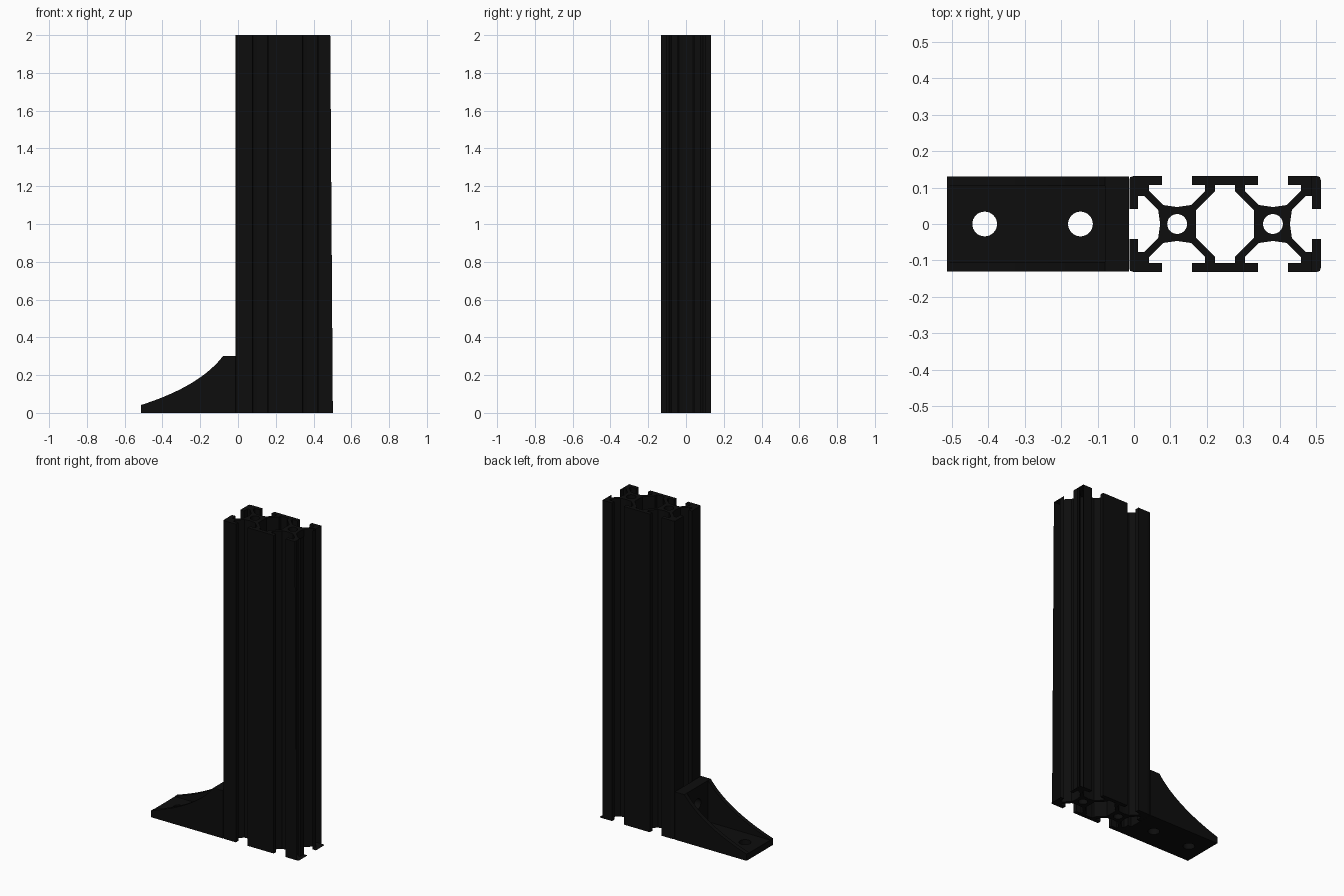
import bpy, bmesh, math
from mathutils import Vector

if "Cube" in bpy.data.objects:
    bpy.data.objects.remove(bpy.data.objects["Cube"])

black = bpy.data.materials.new("black_anodised")
black.diffuse_color = (0.004, 0.004, 0.004, 1)
black.use_nodes = True
black.node_tree.nodes["Principled BSDF"].inputs["Base Color"].default_value = black.diffuse_color


def finish(name, bm):
    bmesh.ops.recalc_face_normals(bm, faces=bm.faces)
    me = bpy.data.meshes.new(name)
    bm.to_mesh(me)
    bm.free()
    ob = bpy.data.objects.new(name, me)
    bpy.context.collection.objects.link(ob)
    me.materials.append(black)
    return ob


def smooth(ob):
    bpy.ops.object.select_all(action='DESELECT')
    ob.select_set(True)
    bpy.context.view_layer.objects.active = ob
    bpy.ops.object.shade_smooth_by_angle(angle=math.radians(30))


def mirror_loop(top):
    """Close an upper half path by mirroring it in y."""
    return top + [(x, -y) for x, y in reversed(top) if y != 0]


# ---- slotted column: cross-section in small units, hubs at x = +-48 ----
K, CX, H = 0.263 / 96, 0.25, 2.0
quarter = [(17, 0), (19, 14), (33, 28), (39, 28), (39, 15), (48, 15), (48, 44),
           (47, 47), (44, 48), (39, 48), (15, 48), (15, 39), (28, 39), (28, 33),
           (14, 19), (0, 17), (-14, 19), (-28, 33), (-28, 39), (-15, 39), (-15, 48)]
right = [(x + 48, y) for x, y in quarter]
outer = mirror_loop(right + [(-x, y) for x, y in reversed(right)])
core = mirror_loop([(29, 14), (10, 33), (10, 39), (-10, 39), (-10, 33), (-29, 14)])
ring = [(10 * math.cos(i * math.tau / 24), 10 * math.sin(i * math.tau / 24)) for i in range(24)]
loops = [outer, core] + [[(x + s * 48, y) for x, y in ring] for s in (-1, 1)]

bm = bmesh.new()
LIMIT = 87          # the right-hand lips are open above the base sheet
edges, walls = [], []
top_of = {}
for lp in loops:
    low = [bm.verts.new((CX + x * K, y * K, 0)) for x, y in lp]
    for v, (x, y) in zip(low, lp):
        top_of[v] = bm.verts.new((CX + min(x, LIMIT) * K, y * K, H))
    for i, v in enumerate(low):
        j = (i + 1) % len(low)
        edges.append(bm.edges.new((v, low[j])))
        past_limit = max(lp[i][0], lp[j][0]) > LIMIT
        front = lp[i][1] == lp[j][1] == -48
        if front or not past_limit:
            walls.append((v, low[j]))
# end caps
bmesh.ops.triangle_fill(bm, use_beauty=True, use_dissolve=False, edges=edges)
for f in list(bm.faces):
    bm.faces.new([top_of[v] for v in reversed(f.verts)])
# side walls
for a, b in walls:
    bm.faces.new((a, b, top_of[b], top_of[a]))
bmesh.ops.remove_doubles(bm, verts=bm.verts, dist=1e-5)
bmesh.ops.dissolve_degenerate(bm, dist=1e-5, edges=bm.edges)
column = finish("slotted_column", bm)
smooth(column)

# ---- foot bracket: curved side profile, hollowed between its two ribs ----
X0, X1, W = -0.513, -0.0135, 0.131
p0, p1, p2 = Vector((X0, 0.042)), Vector((-0.204, 0.14)), Vector((-0.08, 0.30))
curve = [p0 * (1 - t) ** 2 + p1 * 2 * t * (1 - t) + p2 * t * t
         for t in (i / 20 for i in range(21))]
profile = [(X0, 0)] + [tuple(p) for p in curve] + [(X1, 0.30), (X1, 0)]
bm = bmesh.new()
face = bm.faces.new([bm.verts.new((x, -W, z)) for x, z in profile])
ext = bmesh.ops.extrude_face_region(bm, geom=[face])
bmesh.ops.translate(bm, vec=(0, 2 * W, 0),
                    verts=[g for g in ext["geom"] if isinstance(g, bmesh.types.BMVert)])
bracket = finish("foot_bracket", bm)

# cutters: pocket between ribs, floor holes, column bolt hole
bpy.ops.mesh.primitive_cube_add(size=1, location=(-0.38, 0, 0.54))
cutters = [bpy.context.object]
cutters[0].scale = (0.6, 0.21, 1.0)
for loc, rot in (((-0.41, 0, 0), 0), ((-0.147, 0, 0), 0), ((-0.04, 0, 0.19), math.pi / 2)):
    bpy.ops.mesh.primitive_cylinder_add(vertices=32, radius=0.034, depth=0.15,
                                        location=loc, rotation=(0, rot, 0))
    cutters.append(bpy.context.object)
for c in cutters:
    c.name = "bracket_cutter"
    c.hide_render = True
    m = bracket.modifiers.new("cut", 'BOOLEAN')
    m.operation, m.object, m.solver = 'DIFFERENCE', c, 'EXACT'
bpy.context.view_layer.update()
dg = bpy.context.evaluated_depsgraph_get()
bracket.data = bpy.data.meshes.new_from_object(bracket.evaluated_get(dg))
bracket.modifiers.clear()
for c in cutters:
    bpy.data.objects.remove(c)
bracket.data.materials.clear()
bracket.data.materials.append(black)
smooth(bracket)
